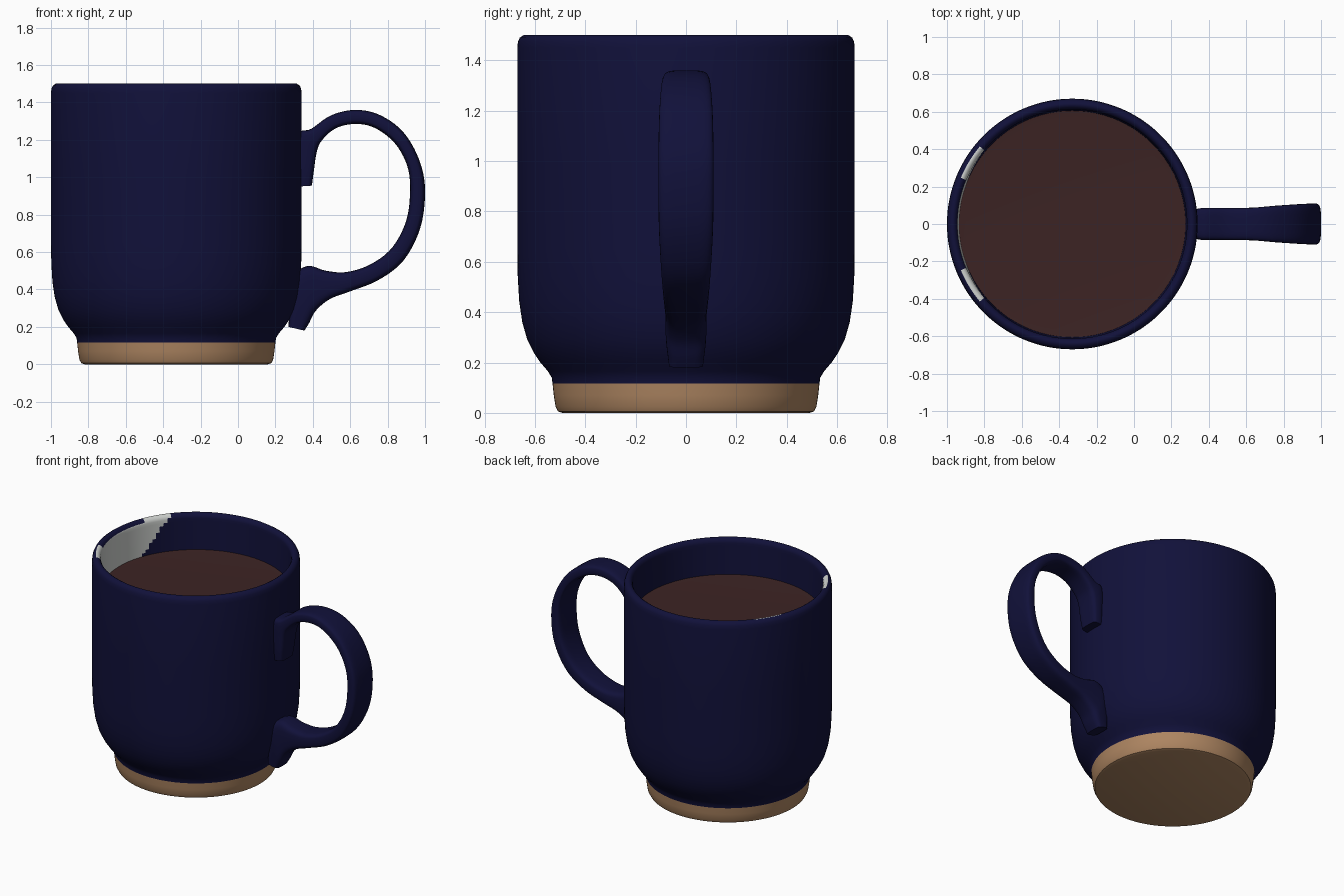
import bpy, bmesh, math
from mathutils import Vector

if "Cube" in bpy.data.objects:
    bpy.data.objects.remove(bpy.data.objects["Cube"])

CX = -0.33      # axis of the cup
SEG = 144


def material(name, rgb):
    m = bpy.data.materials.new(name)
    m.diffuse_color = (*rgb, 1)
    m.use_nodes = True
    m.node_tree.nodes["Principled BSDF"].inputs["Base Color"].default_value = m.diffuse_color
    return m


navy = material("navy glaze", (0.0055, 0.0055, 0.042))
clay = material("bare clay", (0.42, 0.235, 0.12))
cocoa = material("cocoa", (0.045, 0.017, 0.017))
white = material("white glaze", (0.62, 0.64, 0.62))


def finish(bm, name, mats, angle=40):
    bmesh.ops.recalc_face_normals(bm, faces=bm.faces)
    me = bpy.data.meshes.new(name)
    bm.to_mesh(me)
    bm.free()
    for m in mats:
        me.materials.append(m)
    ob = bpy.data.objects.new(name, me)
    bpy.context.collection.objects.link(ob)
    bpy.ops.object.select_all(action='DESELECT')
    ob.select_set(True)
    bpy.context.view_layer.objects.active = ob
    bpy.ops.object.shade_smooth_by_angle(angle=math.radians(angle))
    return ob


def loft(bm, rings):
    """Bridge a list of closed vertex rings."""
    for a, b in zip(rings, rings[1:]):
        n = len(a)
        for i in range(n):
            j = (i + 1) % n
            bm.faces.new((a[i], a[j], b[j], b[i]))


def lathe(bm, profile):
    rings = [[bm.verts.new((CX + r * math.cos(t), r * math.sin(t), z))
              for t in (2 * math.pi * i / SEG for i in range(SEG))] for r, z in profile]
    loft(bm, rings)
    return rings


# Clay foot
bm = bmesh.new()
rings = lathe(bm, [(0.49, 0.0), (0.508, 0.006), (0.518, 0.025), (0.525, 0.07), (0.53, 0.117)])
bm.faces.new(rings[0])
finish(bm, "clay_foot", [clay])

# Glazed cup: outside, rounded rim and inside wall
outer = [(0.53, 0.117), (0.533, 0.14), (0.548, 0.165), (0.578, 0.2), (0.605, 0.24), (0.63, 0.29),
         (0.65, 0.36), (0.662, 0.44), (0.668, 0.54), (0.67, 0.65), (0.67, 1.0), (0.67, 1.45),
         (0.667, 1.475), (0.66, 1.49), (0.645, 1.5)]
inner = [(0.634, 1.5), (0.623, 1.493), (0.615, 1.48)]
inner += [(0.613 - 0.008 * k / 12, 1.47 - 0.24 * k / 12) for k in range(13)]
bm = bmesh.new()
lathe(bm, outer + inner)
# White splash inside the wall opposite the handle, reaching the rim at its two ends
for f in bm.faces:
    c = f.calc_center_median()
    x, y = c.x - CX, c.y
    r, phi = math.hypot(x, y), abs(math.atan2(y, -x))
    limit = math.radians(20 + 20 * (c.z - 1.25) / 0.25)
    on_wall = r < 0.617 and c.z > 1.2
    on_rim = r < 0.642 and c.z > 1.48 and phi > math.radians(22)
    if phi < limit and (on_wall or on_rim):
        f.material_index = 1
finish(bm, "cup_body", [navy, white])

# Drink surface
bm = bmesh.new()
rings = lathe(bm, [(0.61, 1.25), (0.57, 1.246)])
bm.faces.new(rings[-1])
finish(bm, "drink", [cocoa])

# Handle stations: outer x, z, inner x, z, half width
stations = [
    (0.32, 0.95, 0.395, 0.955, 0.070), (0.32, 1.05, 0.405, 1.03, 0.080),
    (0.325, 1.23, 0.420, 1.13, 0.085), (0.39, 1.258, 0.447, 1.195, 0.085),
    (0.50, 1.332, 0.523, 1.262, 0.085), (0.63, 1.36, 0.63, 1.285, 0.087),
    (0.76, 1.332, 0.735, 1.262, 0.097), (0.885, 1.24, 0.84, 1.18, 0.105),
    (0.97, 1.09, 0.905, 1.06, 0.109), (1.0, 0.93, 0.92, 0.93, 0.110),
    (0.975, 0.73, 0.90, 0.77, 0.108), (0.885, 0.555, 0.825, 0.625, 0.100),
    (0.75, 0.45, 0.71, 0.535, 0.092), (0.60, 0.39, 0.58, 0.493, 0.086),
    (0.49, 0.348, 0.47, 0.50, 0.083), (0.415, 0.285, 0.37, 0.525, 0.082),
    (0.38, 0.22, 0.29, 0.45, 0.080), (0.355, 0.18, 0.27, 0.20, 0.068),
]


def spline(p, steps=5):
    """Smooth (Catmull-Rom) resampling of the stations."""
    v = [Vector(q) for q in p]
    v = [v[0]] + v + [v[-1]]
    out = []
    for a, b, c, d in zip(v, v[1:], v[2:], v[3:]):
        for k in range(steps):
            t = k / steps
            out.append(0.5 * (2 * b + (c - a) * t + (2 * a - 5 * b + 4 * c - d) * t * t
                              + (3 * b - a - 3 * c + d) * t ** 3))
    return out + [v[-1]]


def soft(v, power=0.5):
    return math.copysign(abs(v) ** power, v)


bm = bmesh.new()
rings = []
samples = spline(stations)
for s in samples:
    o, i = Vector((s[0], 0, s[1])), Vector((s[2], 0, s[3]))
    mid, half = (o + i) / 2, (o - i) / 2
    ring = []
    for k in range(28):
        t = 2 * math.pi * k / 28
        p = mid + half * soft(math.cos(t))
        ring.append(bm.verts.new((p.x, s[4] * soft(math.sin(t)), p.z)))
    rings.append(ring)
loft(bm, rings)
bm.faces.new(rings[0])
bm.faces.new(rings[-1])
finish(bm, "handle", [navy], 50)
